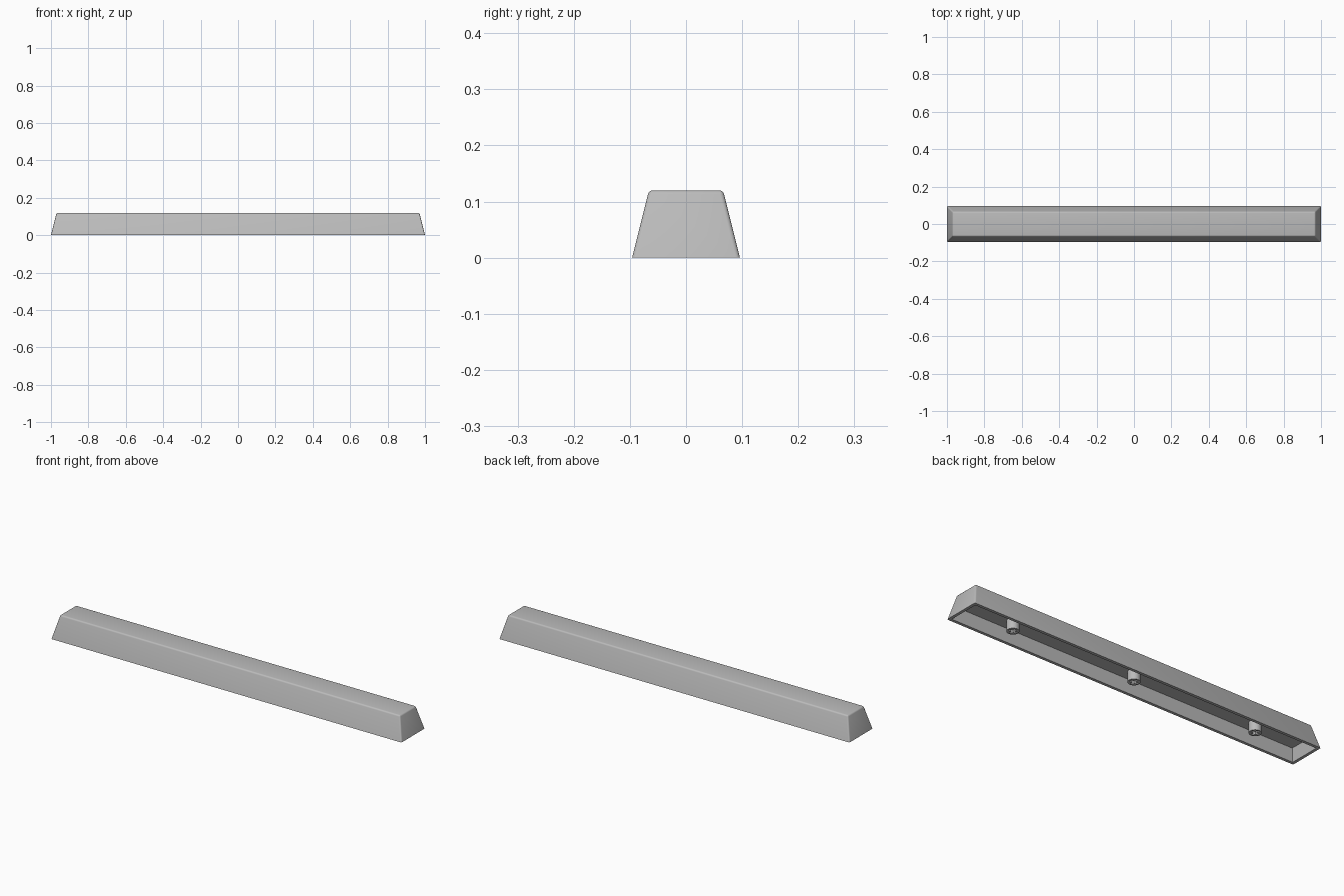
import bpy, bmesh, math
from mathutils import Matrix, Vector

if "Cube" in bpy.data.objects:
    bpy.data.objects.remove(bpy.data.objects["Cube"])

HALF_X, HALF_Y, HEIGHT = 1.0, 0.096, 0.12
TAPER = 0.03            # how far each side leans in over the full height
CAVITY = 0.06           # depth of the hollow underside
STEM_R, STEM_BOTTOM = 0.029, 0.008

grey = bpy.data.materials.new("light grey plastic")
grey.use_nodes = True
colour = (0.5, 0.5, 0.5, 1)
grey.diffuse_color = colour
grey.node_tree.nodes["Principled BSDF"].inputs["Base Color"].default_value = colour


def add_object(name, bm):
    bmesh.ops.recalc_face_normals(bm, faces=bm.faces)
    mesh = bpy.data.meshes.new(name)
    bm.to_mesh(mesh)
    bm.free()
    mesh.materials.append(grey)
    obj = bpy.data.objects.new(name, mesh)
    bpy.context.collection.objects.link(obj)
    return obj


def smooth(obj):
    bpy.ops.object.select_all(action="DESELECT")
    obj.select_set(True)
    bpy.context.view_layer.objects.active = obj
    bpy.ops.object.shade_smooth_by_angle(angle=math.radians(35))


# Key shell: tapered block with rounded top and corners, open underneath
bm = bmesh.new()
bmesh.ops.create_cube(bm, size=2)
for v in bm.verts:
    lean = TAPER if v.co.z > 0 else 0
    v.co = Vector((v.co.x * (HALF_X - lean), v.co.y * (HALF_Y - lean),
                   HEIGHT if v.co.z > 0 else 0))
rounded = [e for e in bm.edges if any(v.co.z > 0 for v in e.verts)]
bmesh.ops.bevel(bm, geom=rounded, offset=0.007, segments=4, profile=0.5, affect="EDGES")
bm.normal_update()
base = min(bm.faces, key=lambda f: f.calc_center_median().z)
bmesh.ops.inset_region(bm, faces=[base], thickness=0.015)
ceiling = bmesh.ops.extrude_discrete_faces(bm, faces=[base])["faces"][0]
lean = TAPER * CAVITY / HEIGHT
for v in ceiling.verts:
    v.co -= Vector((math.copysign(lean, v.co.x), math.copysign(lean, v.co.y), -CAVITY))
smooth(add_object("key_shell", bm))


def make_stem(name, x):
    # Round post reaching from the hollow's ceiling
    bm = bmesh.new()
    top = CAVITY + 0.002
    bmesh.ops.create_cone(bm, cap_ends=True, segments=32, radius1=STEM_R, radius2=STEM_R,
                          depth=top - STEM_BOTTOM,
                          matrix=Matrix.Translation((x, 0, (top + STEM_BOTTOM) / 2)))
    stem = add_object(name, bm)

    # Cross-shaped socket cut up into the post
    bm = bmesh.new()
    arm, half = 0.021, 0.0065
    corners = []
    for k in range(4):
        turn = Matrix.Rotation(k * math.pi / 2, 3, "Z")
        for p in ((arm, -half, 0), (arm, half, 0), (half, half, 0)):
            corners.append(bm.verts.new(turn @ Vector(p) + Vector((x, 0, -0.01))))
    cross = bm.faces.new(corners)
    side = bmesh.ops.extrude_face_region(bm, geom=[cross])["geom"]
    bmesh.ops.translate(bm, vec=(0, 0, 0.06),
                        verts=[g for g in side if isinstance(g, bmesh.types.BMVert)])
    cutter = add_object(name + "_socket_cutter", bm)

    cut = stem.modifiers.new("socket", "BOOLEAN")
    cut.operation, cut.solver, cut.object = "DIFFERENCE", "EXACT", cutter
    graph = bpy.context.evaluated_depsgraph_get()
    mesh = bpy.data.meshes.new_from_object(stem.evaluated_get(graph))
    stem.modifiers.clear()
    stem.data = mesh
    bpy.data.objects.remove(cutter)
    smooth(stem)


for name, x in (("right_stem", -0.7), ("middle_stem", 0), ("left_stem", 0.7)):
    make_stem(name, x)
